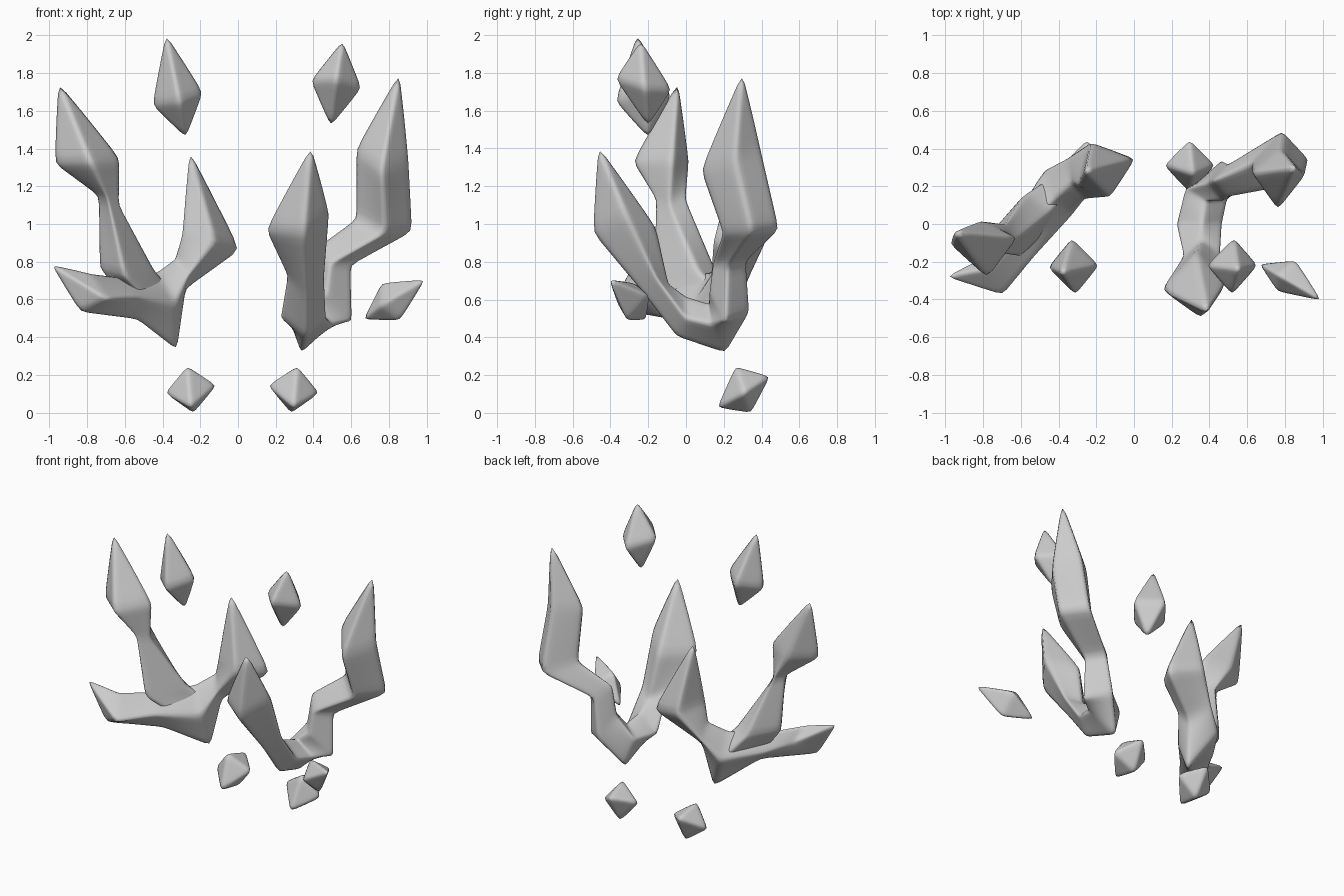
import bpy, bmesh


def loft(name, rings):
    """Skin a chain of rings (4 corners each, or 1 point for a tip) with soft creased edges."""
    bm = bmesh.new()
    crease = bm.edges.layers.float.new("crease_edge")
    loops = [[bm.verts.new(p) for p in ring] for ring in rings]
    for a, b in zip(loops, loops[1:]):
        for i in range(4):
            j = (i + 1) % 4
            quad = [a[i % len(a)], a[j % len(a)], b[j % len(b)], b[i % len(b)]]
            bm.faces.new(list(dict.fromkeys(quad)))
    for end in (loops[0], loops[-1]):
        if len(end) == 4:
            bm.faces.new(end)
    bmesh.ops.recalc_face_normals(bm, faces=bm.faces[:])
    for e in bm.edges:
        e[crease] = 0.52
    for f in bm.faces:
        f.smooth = True
    me = bpy.data.meshes.new(name)
    bm.to_mesh(me)
    bm.free()
    ob = bpy.data.objects.new(name, me)
    bpy.context.collection.objects.link(ob)
    sub = ob.modifiers.new("soft_edges", 'SUBSURF')
    sub.levels = sub.render_levels = 3
    return ob


# Right cluster: one chain from the near spike, down round the base, up to the far spike
loft("right_spikes", [
    [(.39, -.47, 1.43)],
    [(.35, -.50, .95), (.14, -.35, .97), (.33, -.15, .98), (.49, -.32, 1.06)],
    [(.36, -.22, .62), (.26, -.17, .73), (.36, -.09, .68), (.46, -.16, .72)],
    [(.36, -.05, .40), (.22, .00, .50), (.36, .00, .62), (.47, .00, .50)],
    [(.33, .21, .31), (.27, .19, .52), (.38, .12, .58), (.50, .13, .47)],
    [(.46, .34, .53), (.39, .22, .67), (.47, .12, .64), (.61, .21, .48)],
    [(.50, .32, .80), (.42, .23, .88), (.49, .14, .79), (.60, .22, .78)],
    [(.79, .50, .97), (.62, .32, 1.03), (.78, .19, .95), (.93, .35, .96)],
    [(.78, .40, 1.40), (.62, .27, 1.40), (.76, .07, 1.28), (.91, .26, 1.34)],
    [(.86, .30, 1.82)]])

# Left cluster: low side spike, body with pointed foot, inner spike
loft("left_spikes", [
    [(-1.0, -.28, .79)],
    [(-.84, -.29, .53), (-.69, -.38, .60), (-.78, -.24, .74), (-.75, -.15, .64)],
    [(-.53, -.08, .49), (-.53, -.18, .62), (-.62, -.06, .72), (-.64, .04, .60)],
    [(-.32, .15, .32), (-.33, .04, .58), (-.43, .13, .75), (-.48, .29, .60)],
    [(-.28, .22, .65), (-.26, .13, .73), (-.33, .22, .82), (-.36, .35, .74)],
    [(.02, .35, .86), (-.12, .14, .91), (-.30, .20, .95), (-.23, .44, .93)],
    [(-.26, .28, 1.41)]])

# Left cluster: tall outer spike rising from the body
loft("left_tall_spike", [
    [(-.62, -.04, .62), (-.48, -.06, .60), (-.36, .16, .66), (-.46, .24, .60)],
    [(-.74, -.02, .77), (-.60, -.18, .72), (-.44, .06, .76), (-.58, .16, .76)],
    [(-.74, -.06, 1.15), (-.69, -.16, 1.13), (-.63, -.09, 1.10), (-.68, .00, 1.13)],
    [(-.98, -.11, 1.32), (-.78, -.29, 1.33), (-.62, -.07, 1.35), (-.81, .02, 1.33)],
    [(-.96, -.04, 1.77)]])

# Floating shards above
loft("upper_shard_left", [
    [(-.385, -.26, 2.02)],
    [(-.46, -.23, 1.63), (-.31, -.38, 1.65), (-.18, -.22, 1.70), (-.33, -.07, 1.68)],
    [(-.275, -.20, 1.45)]])
loft("upper_shard_right", [
    [(.555, -.24, 1.98)],
    [(.38, -.22, 1.76), (.52, -.38, 1.77), (.66, -.22, 1.72), (.53, -.07, 1.71)],
    [(.49, -.20, 1.51)]])

# Mirrored pair of shards resting on the ground
for name, cx, s in (("ground_shard_left", -.25, 1), ("ground_shard_right", .295, -1)):
    loft(name, [
        [(cx - s * .02, .26, .25)],
        [(cx - s * .14, .31, .105), (cx, .16, .025), (cx + s * .14, .31, .145), (cx, .45, .195)],
        [(cx + s * .015, .345, -.005)]])

# Tilted shard at the right side
loft("side_shard", [
    [(1.0, -.41, .71)],
    [(.76, -.27, .69), (.76, -.36, .57), (.86, -.31, .485), (.86, -.19, .62)],
    [(.66, -.21, .49)]])
